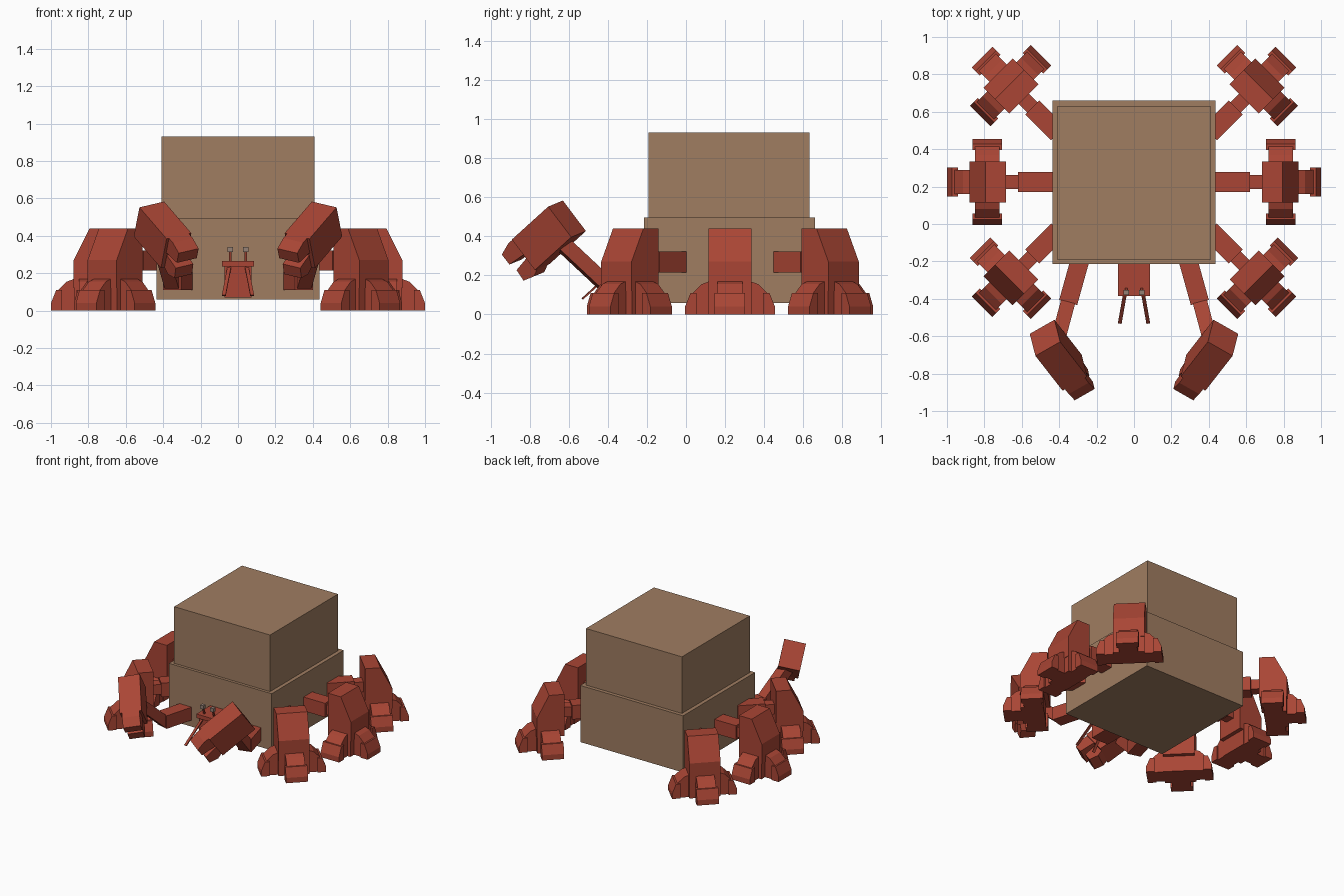
import bpy, bmesh, math
from mathutils import Matrix, Vector

old = bpy.data.objects.get("Cube")
if old:
    bpy.data.objects.remove(old, do_unlink=True)


def material(name, rgb):
    m = bpy.data.materials.new(name)
    m.use_nodes = True
    col = (*rgb, 1)
    m.diffuse_color = col
    bsdf = next(n for n in m.node_tree.nodes if n.type == 'BSDF_PRINCIPLED')
    bsdf.inputs['Base Color'].default_value = col
    bsdf.inputs['Roughness'].default_value = 0.8
    return m


RED = material("shell red", (0.40, 0.06, 0.035))
TAN = material("cardboard tan", (0.35, 0.205, 0.12))
GREY = material("eye grey", (0.30, 0.22, 0.18))
I = Matrix.Identity(4)
MIRROR = Matrix.Scale(-1, 4, (1, 0, 0))


def finish(name, bm, mat, matrix):
    bm.transform(matrix)
    bmesh.ops.recalc_face_normals(bm, faces=bm.faces)
    me = bpy.data.meshes.new(name)
    bm.to_mesh(me)
    bm.free()
    me.materials.append(mat)
    ob = bpy.data.objects.new(name, me)
    bpy.context.collection.objects.link(ob)
    return ob


def box(name, lo, hi, mat, matrix=I):
    """Box between two opposite corners."""
    bm = bmesh.new()
    bmesh.ops.create_cube(bm, size=1)
    for v in bm.verts:
        v.co = [lo[i] if v.co[i] < 0 else hi[i] for i in range(3)]
    return finish(name, bm, mat, matrix)


def prism(name, profile, width, mat, matrix=I):
    """Profile in x and z, extruded evenly along y."""
    bm = bmesh.new()
    face = bm.faces.new([bm.verts.new((x, -width / 2, z)) for x, z in profile])
    out = bmesh.ops.extrude_face_region(bm, geom=[face])
    moved = [g for g in out['geom'] if isinstance(g, bmesh.types.BMVert)]
    bmesh.ops.translate(bm, verts=moved, vec=(0, width, 0))
    return finish(name, bm, mat, matrix)


def bar(name, a, b, width, height, mat, side=I):
    """Straight bar from a to b, its width kept level."""
    a, b = Vector(a), Vector(b)
    d = (b - a).normalized()
    w = d.cross(Vector((0, 0, 1))).normalized()
    h = w.cross(d)
    frame = Matrix.Translation(a) @ Matrix((d, w, h)).transposed().to_4x4()
    return box(name, (0, -width / 2, -height / 2),
               ((b - a).length, width / 2, height / 2), mat, side @ frame)


# Two stacked boxes for the body
box("lower_body_box", (-0.437, -0.215, 0.06), (0.437, 0.66, 0.495), TAN)
box("upper_body_box", (-0.408, -0.193, 0.49), (0.408, 0.632, 0.93), TAN)

# Head
box("head", (-0.072, -0.37, 0.07), (0.072, -0.21, 0.24), RED)
box("head_cap", (-0.085, -0.385, 0.235), (0.085, -0.21, 0.265), RED)


def toe(name, angle, reach, base):
    """Sloping toe with a broader tip."""
    turn = base @ Matrix.Rotation(math.radians(angle), 4, 'Z')
    prism(name, [(0.05, 0), (reach - 0.01, 0), (reach - 0.01, 0.045),
                 (reach - 0.035, 0.105), (reach - 0.085, 0.155),
                 (reach - 0.12, 0.168), (0.05, 0.168)], 0.13, RED, turn)
    prism(name + "_tip", [(reach - 0.06, 0), (reach, 0), (reach, 0.04),
                          (reach - 0.028, 0.11), (reach - 0.06, 0.11)],
          0.156, RED, turn)


def leg(name, centre, angle, start, side):
    """Walking leg: strut, angular shin and three toes."""
    base = (side @ Matrix.Translation((*centre, 0))
            @ Matrix.Rotation(math.radians(angle), 4, 'Z'))
    box(name + "_strut", (start, -0.053, 0.215), (-0.165, 0.053, 0.322), RED, base)
    box(name + "_joint", (-0.18, -0.038, 0.23), (-0.08, 0.038, 0.306), RED, base)
    prism(name + "_shin", [(-0.1, 0.12), (-0.1, 0.44), (0.008, 0.44),
                           (0.094, 0.27), (0.094, 0.12)], 0.22, RED, base)
    box(name + "_foot", (-0.07, -0.11, 0), (0.09, 0.11, 0.13), RED, base)
    toe(name + "_outer_toe", 0, 0.215, base)
    toe(name + "_first_side_toe", 90, 0.23, base)
    toe(name + "_second_side_toe", -90, 0.23, base)


# Claw frame: length, width and height directions from the top inner back corner
length = Vector((-0.50, -0.64, -0.58)).normalized()
across = Vector((-0.15, -0.59, 0.79)).cross(length).normalized()
height = length.cross(across).normalized()
CLAW = (Matrix.Translation((0.395, -0.63, 0.583))
        @ Matrix((length, across, height)).transposed().to_4x4())

for label, side in (("left", I), ("right", MIRROR)):
    # Three legs per side
    leg(label + "_front_leg", (0.66, -0.29), -45, -0.36, side)
    leg(label + "_middle_leg", (0.785, 0.225), 0, -0.37, side)
    leg(label + "_rear_leg", (0.66, 0.74), 45, -0.36, side)

    # Arm
    bar(label + "_upper_arm", (0.288, -0.19, 0.16), (0.352, -0.42, 0.16),
        0.10, 0.10, RED, side)
    bar(label + "_forearm", (0.348, -0.40, 0.145), (0.41, -0.63, 0.36),
        0.078, 0.075, RED, side)

    # Claw with two fingers
    box(label + "_claw", (0, 0, -0.198), (0.29, 0.155, 0), RED, side @ CLAW)
    prism(label + "_upper_finger",
          [(0.27, 0), (0.33, 0), (0.40, -0.02), (0.40, -0.085), (0.27, -0.10)],
          0.125, RED, side @ CLAW @ Matrix.Translation((0, 0.0775, 0)))
    prism(label + "_lower_finger",
          [(0.27, -0.115), (0.39, -0.13), (0.395, -0.195), (0.33, -0.215),
           (0.27, -0.19)],
          0.11, RED, side @ CLAW @ Matrix.Translation((0, 0.0775, 0)))

    # Eye on a stalk, and a thin feeler
    bar(label + "_eye_stalk", (0.042, -0.345, 0.255), (0.042, -0.365, 0.32),
        0.012, 0.012, RED, side)
    box(label + "_eye", (0.028, -0.38, 0.312), (0.056, -0.352, 0.34), GREY, side)
    bar(label + "_feeler", (0.046, -0.36, 0.235), (0.076, -0.53, 0.08),
        0.02, 0.008, RED, side)
